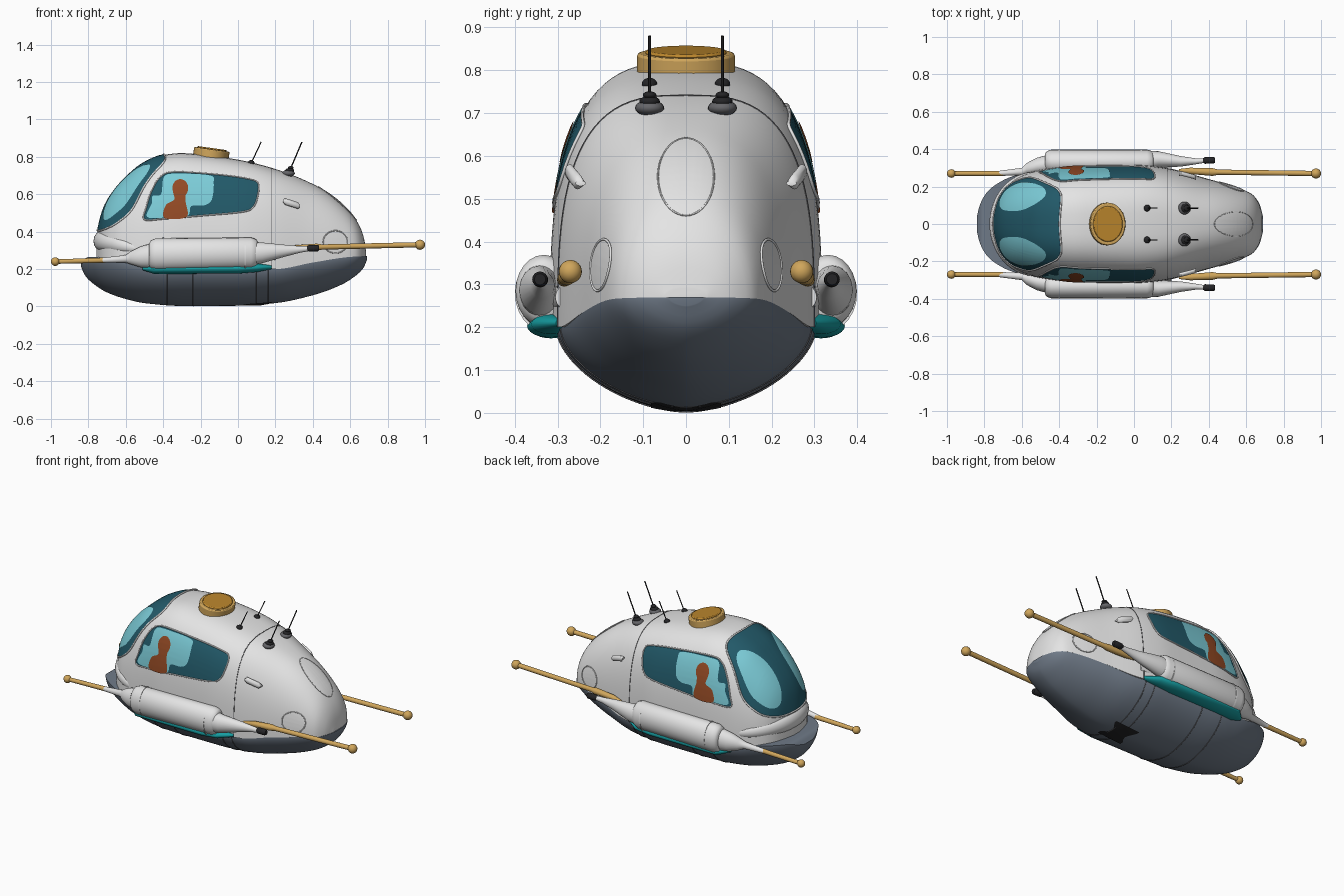
import bpy, bmesh, math
from mathutils import Vector
from mathutils.bvhtree import BVHTree

if "Cube" in bpy.data.objects:
    bpy.data.objects.remove(bpy.data.objects["Cube"])


def mat(name, *c):
    m = bpy.data.materials.new(name)
    m.diffuse_color = (*c, 1)
    m.use_nodes = True
    m.node_tree.nodes["Principled BSDF"].inputs["Base Color"].default_value = m.diffuse_color
    return m


WHITE = mat("hull_white", .78, .78, .78)
SLATE = mat("keel_slate", .16, .195, .245)
GLASS = mat("glass_dark", .016, .1, .14)
CYAN = mat("glass_glint", .2, .6, .68)
BROWN = mat("pilot_brown", .29, .068, .018)
OCHRE = mat("ochre", .63, .38, .105)
AMBER = mat("hatch_amber", .5, .24, .026)
TEAL = mat("teal", .008, .34, .36)
BLACK = mat("black", .018, .018, .02)
SEAM = mat("seam_grey", .13, .13, .14)


def interp(pts):
    """Monotone cubic through (x, value) points."""
    d = [(b[1] - a[1]) / (b[0] - a[0]) for a, b in zip(pts, pts[1:])]
    m = [d[0]] + [2 * a * b / (a + b) if a * b > 0 else 0 for a, b in zip(d, d[1:])] + [d[-1]]

    def f(x):
        x = min(max(x, pts[0][0]), pts[-1][0])
        i = max(k for k in range(len(pts) - 1) if pts[k][0] <= x)
        h = pts[i + 1][0] - pts[i][0]
        t = (x - pts[i][0]) / h
        return (pts[i][1] * (1 + 2 * t) * (1 - t) ** 2 + h * m[i] * t * (1 - t) ** 2
                + pts[i + 1][1] * t * t * (3 - 2 * t) + h * m[i + 1] * t * t * (t - 1))
    return f


def finish(name, bm, material, angle=40, fix=True):
    if fix:
        bmesh.ops.recalc_face_normals(bm, faces=bm.faces)
    me = bpy.data.meshes.new(name)
    bm.to_mesh(me)
    bm.free()
    ob = bpy.data.objects.new(name, me)
    bpy.context.collection.objects.link(ob)
    me.materials.append(material)
    bpy.ops.object.select_all(action='DESELECT')
    ob.select_set(True)
    bpy.context.view_layer.objects.active = ob
    bpy.ops.object.shade_smooth_by_angle(angle=math.radians(angle))
    return ob


def loft(name, rings, material, angle=40):
    bm = bmesh.new()
    vs = [[bm.verts.new(p) for p in r] for r in rings]
    n = len(rings[0])
    for a, b in zip(vs, vs[1:]):
        for i in range(n):
            bm.faces.new((a[i], a[(i + 1) % n], b[(i + 1) % n], b[i]))
    bm.faces.new(vs[0])
    bm.faces.new(vs[-1])
    bm.normal_update()
    tree = BVHTree.FromBMesh(bm)
    finish(name, bm, material, angle)
    return tree


def tube(name, stations, material, n=24, angle=40):
    """Elliptical loft along x; stations are (x, y, z, ry, rz)."""
    loft(name, [[(x, y + ry * math.cos(2 * math.pi * k / n), z + rz * math.sin(2 * math.pi * k / n))
                 for k in range(n)] for x, y, z, ry, rz in stations], material, angle)


def wire(name, pts, r, material, closed=False):
    cu = bpy.data.curves.new(name, 'CURVE')
    cu.dimensions = '3D'
    cu.bevel_depth, cu.bevel_resolution, cu.use_fill_caps = r, 2, True
    sp = cu.splines.new('POLY')
    sp.points.add(len(pts) - 1)
    for p, c in zip(sp.points, pts):
        p.co = (*c, 1)
    sp.use_cyclic_u = closed
    cu.materials.append(material)
    bpy.context.collection.objects.link(bpy.data.objects.new(name, cu))


def ball(name, loc, r, material, sc=(1, 1, 1)):
    bm = bmesh.new()
    bmesh.ops.create_uvsphere(bm, u_segments=20, v_segments=12, radius=r)
    bmesh.ops.scale(bm, vec=sc, verts=bm.verts)
    bmesh.ops.translate(bm, vec=loc, verts=bm.verts)
    finish(name, bm, material)


# Hull profiles along x: split line, roof, keel, widths, squareness
split = interp([(-.84, .235), (-.8, .265), (-.7, .26), (-.55, .22), (-.4, .2), (.2, .2), (.4, .235), (.6, .265), (.69, .27)])
roof = interp([(-.757, .34), (-.752, .39), (-.74, .45), (-.72, .52), (-.68, .595), (-.6, .69), (-.5, .77), (-.4, .81), (-.3, .82),
               (-.2, .812), (0, .785), (.2, .735), (.4, .655), (.5, .595), (.6, .505), (.65, .43), (.675, .36), (.685, .29)])
wide = interp([(-.757, .03), (-.74, .1), (-.72, .155), (-.68, .21), (-.62, .25), (-.5, .29), (-.3, .314), (0, .318),
               (.15, .304), (.4, .24), (.55, .195), (.63, .16), (.67, .105), (.685, .05)])
keel = interp([(-.84, .215), (-.82, .17), (-.79, .135), (-.7, .075), (-.6, .04), (-.5, .018), (-.3, .003), (0, .004), (.2, .018),
               (.4, .06), (.55, .115), (.63, .165), (.67, .205), (.69, .25)])
kwide = interp([(-.84, .04), (-.825, .1), (-.79, .165), (-.74, .21), (-.65, .255), (-.5, .287), (-.3, .303), (.05, .303), (.2, .287),
                (.4, .24), (.55, .195), (.63, .16), (.67, .11), (.69, .04)])
square = interp([(-.757, 2.3), (-.4, 2.9), (.1, 3.1), (.4, 2.5), (.69, 2.2)])


def spaced(a, b, n):
    return [(a + b) / 2 - (b - a) / 2 * math.cos(math.pi * i / n) for i in range(n + 1)]


def section(x, upper, grow=0.0, n=44):
    e = 2 / square(x) if upper else 1.17
    w, z0 = (wide(x) if upper else kwide(x)) + grow, split(x)
    h = roof(x) - z0 + grow if upper else keel(x) - z0 - grow
    out = []
    for k in range(n + 1):
        c, s = math.cos(math.pi * k / n), max(0, math.sin(math.pi * k / n))
        out.append((x, math.copysign(w * abs(c) ** e, c), z0 + h * s ** e))
    return out


HULL = loft("upper_hull", [section(x, True) for x in spaced(-.757, .685, 70)], WHITE)
KEEL = loft("lower_hull", [section(x, False) for x in spaced(-.84, .69, 60)], SLATE)

# Panel seams around hull and keel
wire("hull_seam", section(.18, True), .002, SEAM)
for x in (-.38, -.24, .1, .16):
    wire("keel_seam", section(x, False), .0025, SEAM)

# Rounded lip wrapping the nose under the windscreen
lip = []
for i in range(33):
    a = math.pi * (i / 32 - .5)
    f = max(.12, math.cos(a)) ** .5
    c = Vector((-.5 - .228 * math.cos(a), .262 * math.sin(a), .3 + .05 * math.cos(a)))
    out = Vector((-math.cos(a), math.sin(a), 0))
    lip.append([c + out * .045 * f * math.cos(t) + Vector((0, 0, .055 * f * math.sin(t)))
                for t in (2 * math.pi * k / 14 for k in range(14))])
loft("nose_lip", lip, WHITE, 60)


def smooth_loop(pts, sub=6):
    out, n = [], len(pts)
    for i in range(n):
        p = [Vector(pts[(i + k) % n]) for k in (-1, 0, 1, 2)]
        for j in range(sub):
            t = j / sub
            out.append(p[1] + .5 * t * (p[2] - p[0] + t * (2 * p[0] - 5 * p[1] + 4 * p[2] - p[3]
                       + t * (3 * (p[1] - p[2]) + p[3] - p[0]))))
    return out


def decal(name, pts, place, d, off, material, tree=HULL, rim=None, sub=6, rings=12):
    """Thin plate: a flat outline projected along d onto the hull."""
    d = Vector(d).normalized()
    loop = smooth_loop(pts, sub)
    mid = sum(loop, Vector((0, 0))) / len(loop)

    def cast(p, r):
        while r >= 0:
            q = mid + (p - mid) * r
            hit, nor, _, _ = tree.ray_cast(Vector(place(*q)) - d * 2, d)
            if hit:
                return hit + nor * off * (-1 if nor.dot(d) > 0 else 1)
            r -= .02
        return Vector(place(*mid))
    bm = bmesh.new()
    grid = [[bm.verts.new(cast(p, r / rings)) for p in loop] for r in range(1, rings + 1)]
    n = len(loop)
    core = bm.verts.new(cast(mid, 0))
    for i in range(n):
        j = (i + 1) % n
        bm.faces.new((core, grid[0][i], grid[0][j]))
        for a, b in zip(grid, grid[1:]):
            bm.faces.new((a[i], b[i], b[j], a[j]))
    bm.normal_update()
    if sum((f.normal * f.calc_area() for f in bm.faces), Vector()).dot(d) > 0:
        bmesh.ops.reverse_faces(bm, faces=bm.faces)
    edge = [v.co.copy() for v in grid[-1]]
    finish(name, bm, material, 60, False)
    if rim:
        wire(name + "_rim", edge, rim[0], rim[1], True)


def oval(cx, cy, rx, ry, n=12):
    return [(cx + rx * math.cos(2 * math.pi * k / n), cy + ry * math.sin(2 * math.pi * k / n)) for k in range(n)]


# Windscreen, drawn in a plane tilted to face the nose
half = [(.12, .405), (.18, .365), (.215, .27), (.243, .13), (.238, .03), (.2, -.06), (.12, -.11)]
screen = half + [(0, -.125)] + [(-y, v) for y, v in reversed(half)] + [(0, .41)]
tilt = lambda y, v: (.6 * v, y, .8 * v)
decal("windscreen", screen, tilt, (.8, 0, -.6), .004, GLASS, rim=(.005, WHITE))
for s in (1, -1):
    glint = [(.1, .27), (.15, .32), (.195, .27), (.218, .14), (.212, .04), (.17, -.04), (.11, -.05), (.075, .03), (.07, .17)]
    decal("windscreen_glint", [(s * y, v) for y, v in glint], tilt, (.8, 0, -.6), .007, CYAN)

for s in (1, -1):
    side, d = (lambda x, z: (x, 0, z)), (0, -s, 0)
    # Side window with glint and seated pilot shape
    decal("side_window", [(-.5, .465), (-.49, .53), (-.46, .62), (-.41, .695), (-.33, .718), (-.1, .703), (.06, .68), (.108, .655),
                          (.105, .59), (.08, .53), (.02, .505), (-.2, .485), (-.4, .468)], side, d, .003, GLASS, rim=(.004, WHITE))
    decal("window_glint", [(-.485, .478), (-.46, .55), (-.455, .59), (-.41, .6), (-.395, .69), (-.33, .708), (-.15, .698), (-.13, .66),
                           (-.14, .57), (-.18, .54), (-.25, .535), (-.27, .483), (-.38, .475)], side, d, .0055, CYAN)
    decal("pilot_body", [(-.392, .472), (-.385, .54), (-.34, .57), (-.345, .62), (-.285, .62), (-.28, .56), (-.275, .478)],
          side, d, .008, BROWN)
    decal("pilot_head", oval(-.308, .63, .042, .047), side, d, .0095, BROWN)
    # Round access panel and small side vent
    decal("access_panel", oval(.52, .345, .065, .06), side, d, .002, WHITE, rim=(.003, WHITE))
    tube("side_vent", [(x, s * y, z, .012, r) for x, y, z, r in
                       ((.24, .268, .565, .006), (.25, .271, .562, .018), (.32, .253, .54, .018), (.332, .246, .536, .006))], WHITE)

    # Side pod: body, nose fairing and tail boom
    Y = .332 * s
    tube("pod_body", [(-.475, Y, .278, .045, .06), (-.465, Y, .278, .058, .076), (-.44, Y, .278, .066, .086),
                      (.07, Y, .285, .066, .084), (.095, Y, .287, .058, .074), (.105, Y, .287, .045, .06)], WHITE)
    for x in (-.4, .04):
        tube("pod_band", [(x - .004, Y, .28, .0675, .0875), (x + .004, Y, .28, .0675, .0875)], WHITE)
    tube("pod_nose", [(-.73, .27 * s, .247, .013, .013), (-.6, .28 * s, .255, .02, .02), (-.575, .295 * s, .26, .03, .034),
                      (-.52, .31 * s, .265, .044, .056), (-.46, .32 * s, .272, .05, .066)], WHITE)
    tube("pod_tail", [(.09, .34 * s, .285, .05, .06), (.13, .345 * s, .287, .044, .055), (.25, .335 * s, .298, .028, .032),
                      (.33, .335 * s, .305, .016, .018), (.39, .34 * s, .31, .011, .012)], WHITE)
    tube("tail_tip", [(.37, .34 * s, .311, .012, .012), (.38, .34 * s, .311, .018, .018), (.425, .341 * s, .312, .018, .018),
                      (.433, .341 * s, .312, .013, .013)], BLACK)
    tube("pod_pylon", [(-.5, .27 * s, .265, .02, .02), (-.4, .275 * s, .27, .05, .055), (.05, .275 * s, .275, .05, .055),
                       (.2, .275 * s, .27, .03, .03)], WHITE)
    tube("pod_underlight", [(-.51, .295 * s, .202, .012, .008), (-.45, .315 * s, .2, .05, .026), (0, .318 * s, .203, .053, .027),
                            (.1, .315 * s, .207, .046, .023), (.18, .29 * s, .21, .014, .01)], TEAL)
    # Front and rear poles with ball ends
    tube("front_pole", [(-.7, .27 * s, .248, .014, .014), (-.97, .27 * s, .24, .012, .012)], OCHRE)
    ball("front_pole_ball", (-.977, .27 * s, .24), .023, OCHRE)
    tube("rear_pole", [(.24, .288 * s, .305, .006, .006), (.3, .284 * s, .311, .017, .016), (.42, .278 * s, .317, .021, .019),
                       (.45, .277 * s, .318, .014, .014), (.97, .27 * s, .33, .014, .014)], OCHRE)
    ball("rear_pole_ball", (.973, .27 * s, .33), .027, OCHRE)

    # Antennas: short pair ahead, taller pair on stepped bases
    y = .085 * s
    ball("small_antenna_base", (.07, y, .768), .018, BLACK, (1, 1, .8))
    wire("small_antenna", [(.07, y, .765), (.124, y, .88)], .003, BLACK)
    for z, r, m in ((.712, .034, SEAM), (.727, .024, BLACK), (.742, .016, BLACK)):
        ball("antenna_base", (.27 + (z - .712) * .4, y, z), r, m, (1, 1, .55))
    wire("tall_antenna", [(.28, y, .735), (.342, y, .88)], .0035, BLACK)

# Tail disc outline and belly plate
decal("tail_panel", oval(0, .55, .065, .09), lambda y, z: (0, y, z), (-1, 0, 0), .002, WHITE, rim=(.002, WHITE))
decal("belly_plate", [(.03, -.08), (.19, -.08), (.19, .08), (.03, .08)], lambda x, y: (x, y, 0), (0, 0, 1), .005, BLACK, KEEL, sub=1)

# Roof hatch: ochre drum with an amber lid
for name, r, z, h, m in (("hatch_drum", .114, .815, .05, OCHRE), ("hatch_lid", .095, .841, .012, AMBER)):
    bpy.ops.mesh.primitive_cylinder_add(vertices=40, radius=r, depth=h, rotation=(0, math.radians(8), 0),
                                        location=(-.143 + (z - .815) * .14, 0, z))
    ob = bpy.context.object
    ob.name, ob.scale = name, (.84, 1, 1)
    ob.data.materials.append(m)
    bev = ob.modifiers.new("bevel", 'BEVEL')
    bev.width, bev.segments, bev.limit_method = .006, 2, 'ANGLE'
    bpy.ops.object.shade_smooth_by_angle(angle=math.radians(40))
